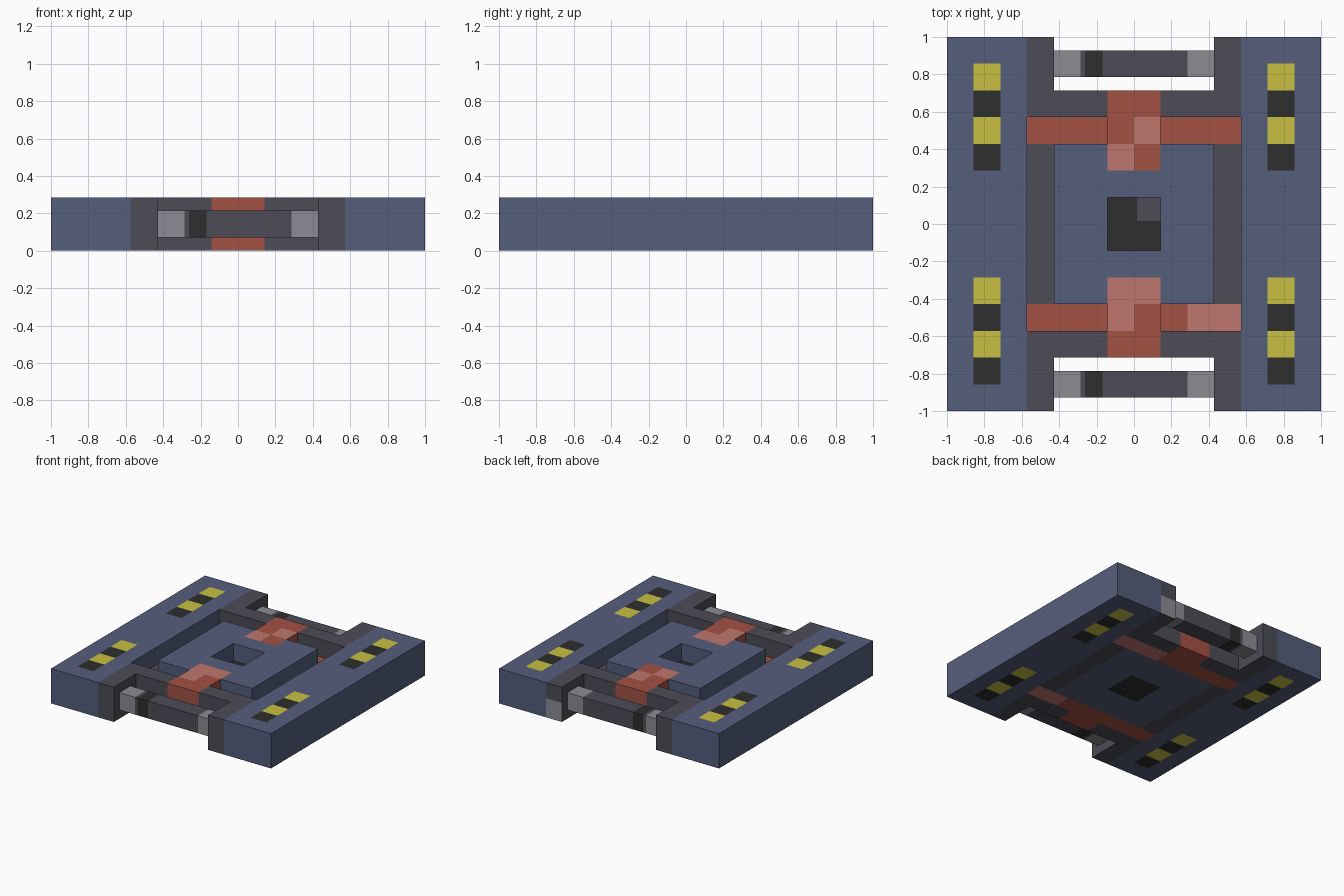
import bpy, bmesh
from mathutils import Vector

if "Cube" in bpy.data.objects:
    bpy.data.objects.remove(bpy.data.objects["Cube"], do_unlink=True)

U = 1 / 7          # grid unit of the whole design
H = 2 * U          # full height


def srgb(c):
    c /= 255
    return c / 12.92 if c <= 0.04045 else ((c + 0.055) / 1.055) ** 2.4


COLOURS = {
    "blue": (85, 94, 124), "dark_grey": (77, 76, 87), "light_grey": (139, 139, 148),
    "black": (46, 46, 46), "red": (163, 81, 67), "pink": (189, 118, 109),
    "yellow": (200, 192, 66),
}
NAMES = list(COLOURS)
MATS = []
for name, rgb in COLOURS.items():
    m = bpy.data.materials.new(name)
    m.use_nodes = True
    col = (*[srgb(c) for c in rgb], 1)
    m.diffuse_color = col
    bsdf = m.node_tree.nodes["Principled BSDF"]
    bsdf.inputs["Base Color"].default_value = col
    bsdf.inputs["Roughness"].default_value = 0.8
    MATS.append(m)


def block(name, lo, hi, rule, cuts=((), (), ()), hole=False):
    """Box in grid units, sliced at cuts per axis; rule(centre, normal) names each face's colour."""
    bm = bmesh.new()
    bmesh.ops.create_cube(bm, size=1)
    for v in bm.verts:
        v.co = Vector([lo[i] + (v.co[i] + 0.5) * (hi[i] - lo[i]) for i in range(3)])
    for axis in range(3):
        normal = Vector([float(i == axis) for i in range(3)])
        for c in cuts[axis]:
            bmesh.ops.bisect_plane(bm, geom=bm.verts[:] + bm.edges[:] + bm.faces[:],
                                   plane_co=normal * c, plane_no=normal, dist=1e-5)
    if hole:  # square opening through the middle
        mid = [f for f in bm.faces if abs(f.normal.z) > 0.5
               and max(abs(f.calc_center_median().x), abs(f.calc_center_median().y)) < 1]
        bmesh.ops.delete(bm, geom=mid, context='FACES')
        rim = [e for e in bm.edges if e.is_boundary]
        bmesh.ops.bridge_loops(bm, edges=rim)
        bmesh.ops.recalc_face_normals(bm, faces=bm.faces[:])
    bm.normal_update()
    for f in bm.faces:
        f.material_index = NAMES.index(rule(f.calc_center_median(), f.normal))
    bmesh.ops.scale(bm, vec=(U, U, U), verts=bm.verts[:])
    me = bpy.data.meshes.new(name)
    bm.to_mesh(me)
    bm.free()
    for m in MATS:
        me.materials.append(m)
    ob = bpy.data.objects.new(name, me)
    bpy.context.collection.objects.link(ob)
    return ob


# Colour rules
def rail_rule(c, n):
    if abs(n.z) > 0.5 and 5 < abs(c.x) < 6 and 2 < abs(c.y) < 6:
        step = int(6 - c.y) if c.y > 0 else int(-2 - c.y)
        return "yellow" if step % 2 == 0 else "black"
    return "blue"


def deck_rule(c, n):
    ax, ay = abs(c.x), abs(c.y)
    if ay > 3:
        if c.x > 2 and c.y < 0 or c.x > 1 and c.y > 0 and n.z < 0:
            return "pink"
        return "red"
    if ax > 3:
        return "dark_grey"
    if ax < 1 and ay < 1:
        return "dark_grey" if n.z > 0 and c.x > 0.1 and c.y > 0.1 else "black"
    return "blue"


def platform_rule(c, n):
    if n.z > 0.5 and abs(c.x) < 1 and abs(c.y) > 2:
        return "pink" if c.y < 0 or c.x < 0 else "red"
    if abs(n.y) > 0.5 and abs(c.x) < 1 and abs(c.y) > 2:
        return "red"
    return "blue"


def bridge_rule(c, n):
    return "pink" if n.z > 0.5 and c.x * c.y > 0 else "red"


def beam_rule(c, n):
    return "red" if abs(c.x) < 1 else "dark_grey"


def prong_rule(c, n):
    return "light_grey" if n.y > 0.5 and c.x > 0 and c.z < 1.1 else "dark_grey"


def bar_rule(c, n):
    if abs(c.x) > 2:
        return "light_grey"
    return "black" if -1.8 < c.x < -1.2 else "dark_grey"


# Central deck slab and raised platform with a square well
block("deck", (-4, -4, 0), (4, 4, 1), deck_rule,
      ((-3, -1, 0.12, 1, 2, 3), (-3, -1, 0.12, 1, 3), ()))
block("platform", (-3, -3, 1), (3, 3, 2), platform_rule,
      ((-1, 0, 1), (-2, -1, 1, 2), ()), hole=True)

# Side rails with hazard stripes on top and underneath
stripe_cuts = [s * k for s in (-1, 1) for k in (2, 3, 4, 5, 6)]
for side, x0 in (("left", 4), ("right", -7)):
    block(side + "_rail", (x0, -7, 0), (x0 + 3, 7, 2), rail_rule,
          ((-6, -5, 5, 6), stripe_cuts, ()))

# Ends: cross beam, bridge over the channel, prongs and coupling bar
for end, s in (("front", -1), ("back", 1)):
    def span(a, b):
        return sorted((s * a, s * b))

    y0, y1 = span(4, 5)
    block(end + "_beam", (-4, y0, 0), (4, y1, 2), beam_rule, ((-1, 1), (), ()))
    y0, y1 = span(3, 4)
    block(end + "_bridge", (-1, y0, 1), (1, y1, 2), bridge_rule, ((0,), (), ()))
    y0, y1 = span(5.5, 6.5)
    block(end + "_bar", (-3, y0, 0.5), (3, y1, 1.5), bar_rule,
          ((-2, -1.83, -1.17, 2), (), ()))
    y0, y1 = span(5, 7)
    for side, x0 in (("left", 3), ("right", -4)):
        block(f"{end}_{side}_prong", (x0, y0, 0), (x0 + 1, y1, 2), prong_rule,
              ((), (), (1.1,)))
